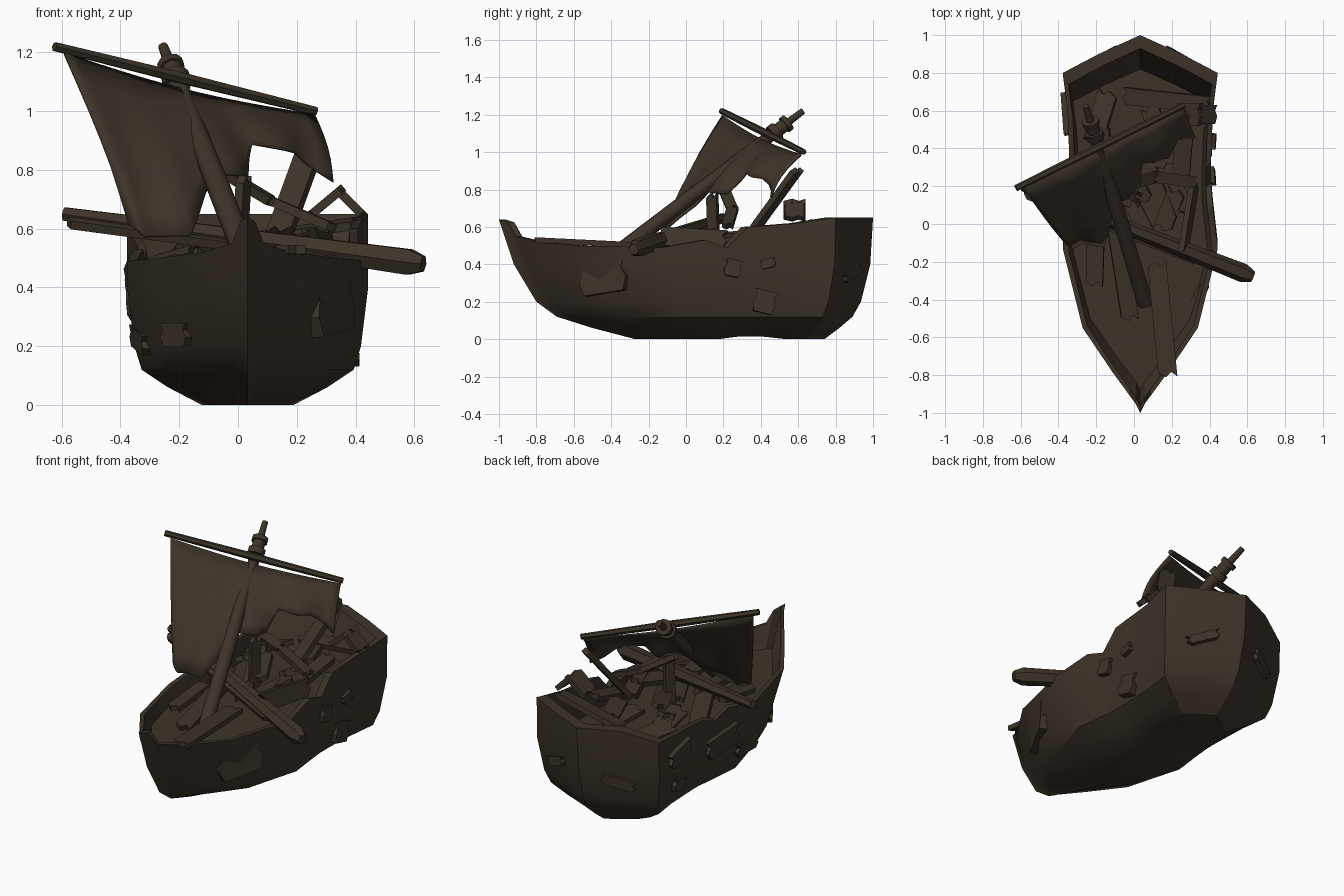
import bpy, bmesh, math, random
from mathutils import Vector, Matrix

if "Cube" in bpy.data.objects:
    bpy.data.objects.remove(bpy.data.objects["Cube"])

random.seed(4)
wood = bpy.data.materials.new("dark_weathered_wood")
wood.diffuse_color = (0.047, 0.034, 0.022, 1)
wood.use_nodes = True
wood.node_tree.nodes["Principled BSDF"].inputs["Base Color"].default_value = wood.diffuse_color
CX = 0.033  # hull centre line


def finish(bm, name, smooth=None):
    bmesh.ops.recalc_face_normals(bm, faces=bm.faces)
    me = bpy.data.meshes.new(name)
    bm.to_mesh(me)
    bm.free()
    ob = bpy.data.objects.new(name, me)
    bpy.context.collection.objects.link(ob)
    me.materials.append(wood)
    if smooth:
        bpy.ops.object.select_all(action='DESELECT')
        ob.select_set(True)
        bpy.context.view_layer.objects.active = ob
        bpy.ops.object.shade_smooth_by_angle(angle=math.radians(smooth))
    return ob


def frame(a, b, roll=0):
    d = Vector(b) - Vector(a)
    q = d.to_track_quat('Y', 'Z').to_matrix().to_4x4()
    return Matrix.Translation(a) @ q @ Matrix.Rotation(math.radians(roll), 4, 'Y'), d.length


def plank(name, a, b, w=0.09, roll=0, h=0.03):
    """Board from a to b with splintered ends."""
    m, L = frame(a, b, roll)
    j = min(0.025, L * 0.12)
    bm = bmesh.new()
    teeth = [-.5, -.2, .1, .5]
    near = [(x * w, j * (i % 2)) for i, x in enumerate(teeth)]
    far = [(x * w, L - j * (i % 2)) for i, x in enumerate(teeth)]
    f = bm.faces.new([bm.verts.new((x, y, -h / 2)) for x, y in near + far[::-1]])
    ext = bmesh.ops.extrude_face_region(bm, geom=[f])['geom']
    bmesh.ops.translate(bm, vec=(0, 0, h), verts=[v for v in ext if isinstance(v, bmesh.types.BMVert)])
    bm.faces.ensure_lookup_table()
    bm.transform(m)
    return finish(bm, name)


def spar(name, a, b, profile, sides=8):
    """Round spar; profile = (fraction along, radius)."""
    m, L = frame(a, b)
    bm = bmesh.new()
    rings = [[bm.verts.new((r * math.cos(k * math.tau / sides), t * L, r * math.sin(k * math.tau / sides)))
              for k in range(sides)] for t, r in profile]
    for p, q in zip(rings, rings[1:]):
        for k in range(sides):
            bm.faces.new((p[k], p[k - 1], q[k - 1], q[k]))
    bm.faces.new(rings[0])
    bm.faces.new(rings[-1])
    bm.transform(m)
    return finish(bm, name, 50)


# Hull stations from bow to stern: y, half width, rail height
ST = [(-1, 0, .64), (-.95, .025, .625), (-.91, .055, .55), (-.78, .15, .52), (-.55, .305, .5), (-.13, .41, .49),
      (.1, .385, .53), (.22, .375, .49), (.33, .375, .6), (.6, .385, .62), (.8, .41, .65), (.9, .22, .65), (1, 0, .65)]
# Hull rows: height (9 = rail), width factor, stem y, stern y
OUT = [(0, .38, -.27, .74), (.06, .66, -.5, .82), (.12, .88, -.69, .89), (.2, .94, -.8, .935),
       (.4, 1, -.92, .985), (9, 1, -1, 1)]
INN = [(9, .925, -.965, .93), (.42, .87, -.88, .82)]
N = len(ST)
bm = bmesh.new()
loops = []
for z, f, ys, ye in OUT + INN:
    ring = []
    for k in range(2 * N - 2):
        i, s = (k, 1) if k < N else (2 * N - 2 - k, -1)
        y, hw, rail = ST[i]
        if s < 0 and .3 < y < .85:
            rail -= .06  # broken left quarter
        zz = rail if z == 9 else z
        if z == 0 and .05 < y < .4:
            zz = .015
        ring.append(bm.verts.new((CX + s * hw * f, ys + (y + 1) / 2 * (ye - ys), zz)))
    loops.append(ring)
for p, q in zip(loops, loops[1:]):
    for k in range(len(p)):
        bm.faces.new((p[k - 1], p[k], q[k], q[k - 1]))
for r in (loops[0], loops[-1]):  # keel bottom and deck
    for i in range(N - 1):
        bm.faces.new(list(dict.fromkeys((r[i], r[i + 1], r[-(i + 1)], r[-i]))))
finish(bm, "hull", 28)


def lerp_between(rows, v):
    """Interpolate a table on its first column."""
    for p, q in zip(rows, rows[1:]):
        if v <= q[0]:
            u = max(0, (v - p[0]) / (q[0] - p[0]))
            return [a + (b - a) * u for a, b in zip(p, q)]
    return rows[-1]


def hull_point(side, y, z):
    f, ys, ye = lerp_between(OUT, z)[1:]
    hw = lerp_between(ST, (y - ys) / (ye - ys) * 2 - 1)[1]
    return Vector((CX + side * hw * f, y, z))


# Leaning mast with collars, upper yard, fallen lower yard
spar("mast", (.06, -.42, .42), (-.255, .625, 1.22),
     [(0, .042), (.4, .04), (.84, .032), (.84, .05), (.87, .05), (.87, .036),
      (.905, .036), (.905, .046), (.925, .046), (.925, .02), (1, .017)], 10)
YA, YB = Vector((-.625, .19, 1.22)), Vector((.265, .63, 1.0))
spar("upper_yard", YA, YB, [(0, .017), (.5, .021), (1, .016)], 6)
spar("fallen_yard", (-.59, .2, .65), (.63, -.28, .48), [(0, .026), (.4, .036), (.96, .05), (1, .03)], 6)
plank("split_yard_strip", (-.58, .17, .625), (.35, -.19, .50), .06, 20)

# Torn sail: fraction along yard, then lower edge point
COLS = [(.03, -.38, -.08, .61), (.14, -.31, -.14, .575), (.3, -.17, -.1, .58), (.45, -.065, .1, .79),
        (.6, .035, .22, .78), (.68, .06, .3, .89), (.85, .2, .4, .86), (.985, .32, .46, .76)]
bm = bmesh.new()
grid = []
R, SUB = 6, 3
OUTWARD = Vector((.447, -.894, 0))
for c in range((len(COLS) - 1) * SUB + 1):
    i = min(c // SUB, len(COLS) - 2)
    u = c / SUB - i
    t, *low = [a + (b - a) * u for a, b in zip(COLS[i], COLS[i + 1])]
    top = YA.lerp(YB, t) + Vector((.01, -.01, -.012 - .025 * math.sin(t * math.pi)))
    grid.append([bm.verts.new(top.lerp(Vector(low), r / R) + OUTWARD * (
        .025 * math.sin(t * 26) * r / R + .03 * math.sin(r / R * math.pi))) for r in range(R + 1)])
for p, q in zip(grid, grid[1:]):
    for r in range(R):
        bm.faces.new((p[r], q[r], q[r + 1], p[r + 1]))
sail = finish(bm, "torn_sail", 40)
sail.modifiers.new("thickness", 'SOLIDIFY').thickness = .01

# Main wreckage planks: start, end, width, roll
plank("bow_plank_long", (.12, -.2, .5), (.18, -.81, .53), .1)
plank("bow_plank_left", (-.2, -.02, .5), (-.21, -.33, .46), roll=8)
plank("bow_plank_middle", (-.1, 0, .52), (-.02, -.51, .46), roll=-8)
plank("tall_leaning_plank", (.14, .36, .58), (.26, .6, .91))
plank("snapped_plank_upper", (-.08, .2, .81), (.12, .25, .69), .06, 20)
plank("snapped_plank_lower", (.1, .25, .7), (.33, .22, .6), .06)
plank("upright_post", (0, .15, .43), (.02, .14, .78), .06)
plank("raised_board_left", (.24, .58, .64), (.36, .58, .74), .12)
plank("raised_board_right", (.34, .58, .73), (.43, .58, .64), .1)
plank("stern_crossbeam", (-.06, .68, .55), (.41, .63, .62), roll=10)
plank("broken_rail_board", (.26, -.15, .55), (.32, .22, .53), .1, 75)

# Loose planks scattered over the waist and stern deck
for n in range(11):
    c = Vector((CX + .23 * math.sin(n * 2.4), .02 + n * .055, random.uniform(.48, .56)))
    a = random.uniform(-.6, .6)
    half = Vector((math.sin(a), math.cos(a), random.uniform(-.25, .3))) * random.uniform(.1, .17)
    plank("loose_plank_%02d" % (n + 1), c - half, c + half, random.uniform(.08, .11), random.uniform(-25, 25))

# Boards stuck to the outer hull: side, y, z, length, width, rise
for n, (s, y, z, L, w, rise) in enumerate([
        (1, -.44, .335, .25, .18, .04), (1, .25, .38, .09, .09, -.02), (1, .44, .405, .08, .05, .02),
        (1, .42, .2, .12, .12, -.03), (1, .88, .35, .09, .05, .07), (-1, -.5, .24, .12, .08, 0),
        (-1, .16, .35, .26, .12, -.04), (-1, .58, .44, .22, .09, -.04), (-1, .56, .24, .12, .07, .04),
        (-1, .88, .33, .09, .06, .06), (-1, -.1, .22, .26, .07, .04)]):
    a = hull_point(s, y - L / 2, z - rise / 2)
    b = hull_point(s, y + L / 2, z + rise / 2)
    plank("hull_board_%02d" % (n + 1), a, b, w, 86, .045)
